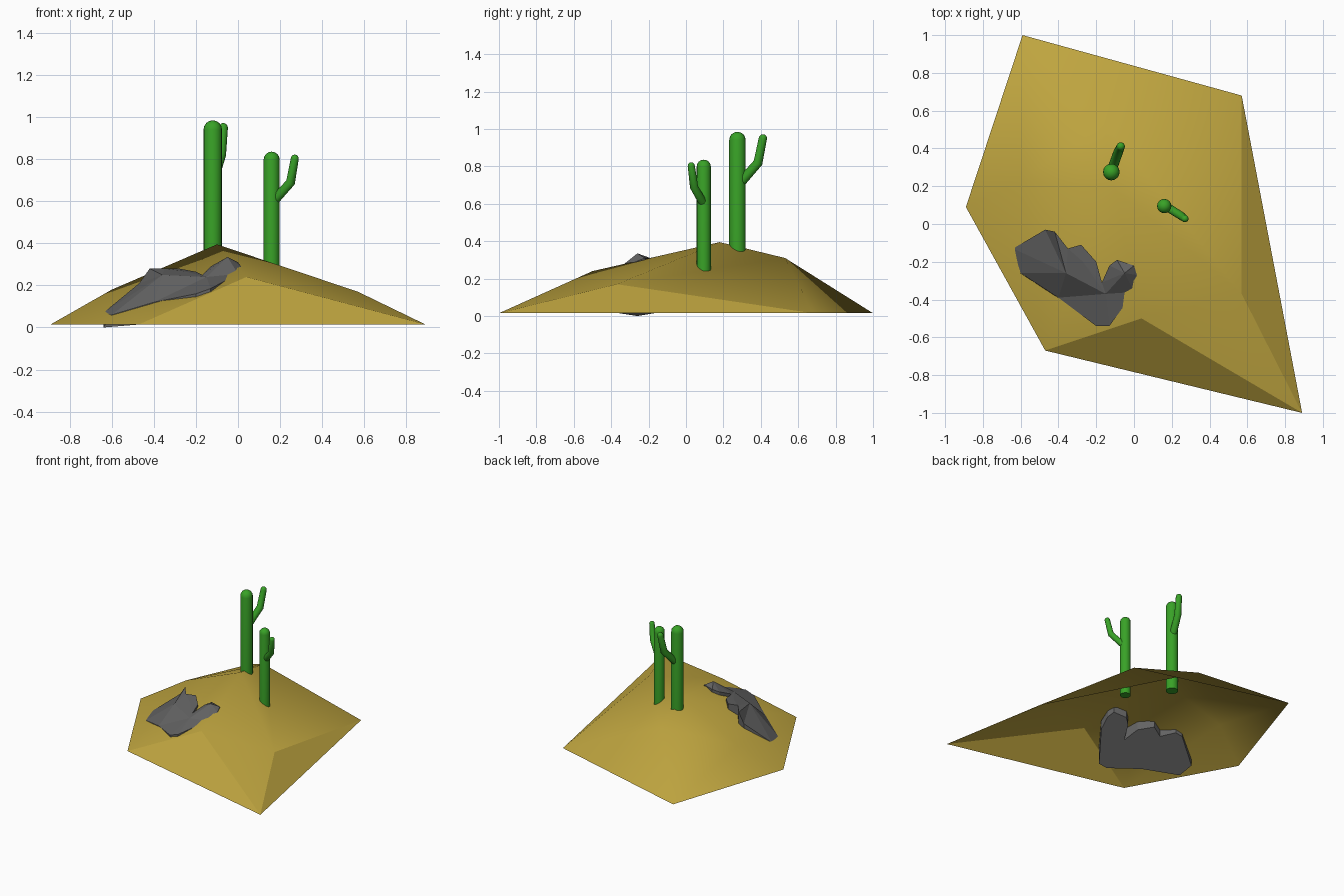
import bpy, bmesh, math
from mathutils import Vector

if "Cube" in bpy.data.objects:
    bpy.data.objects.remove(bpy.data.objects["Cube"])


def material(name, rgb):
    m = bpy.data.materials.new(name)
    m.diffuse_color = (*rgb, 1)
    m.use_nodes = True
    m.node_tree.nodes["Principled BSDF"].inputs["Base Color"].default_value = m.diffuse_color
    return m


SAND = material("sand", (0.52, 0.375, 0.05))
GREEN = material("green", (0.04, 0.36, 0.02))
STONE = material("stone", (0.125, 0.125, 0.125))


def make(name, verts, faces, mat, smooth=None):
    me = bpy.data.meshes.new(name)
    me.from_pydata(verts, [], faces)
    me.materials.append(mat)
    ob = bpy.data.objects.new(name, me)
    bpy.context.collection.objects.link(ob)
    if smooth:
        bpy.ops.object.select_all(action='DESELECT')
        bpy.context.view_layer.objects.active = ob
        ob.select_set(True)
        bpy.ops.object.shade_smooth_by_angle(angle=math.radians(smooth))
    return ob


def tube(name, path, radii, sides=16):
    """Round stem along a path, flat at the start and domed at the end."""
    pts = [Vector(p) for p in path]
    last = (pts[-1] - pts[-2]).normalized()
    rings = []
    for i, p in enumerate(pts):
        d = (pts[min(i + 1, len(pts) - 1)] - pts[max(i - 1, 0)]).normalized()
        rings.append((p, d, radii[i]))
    r = radii[-1]
    for k in (1, 2, 3):
        a = k * math.pi / 8
        rings.append((pts[-1] + last * r * math.sin(a), last, r * math.cos(a)))
    verts, faces = [], []
    for p, d, rad in rings:
        q = Vector((0, 0, 1)).rotation_difference(d)
        for s in range(sides):
            t = 2 * math.pi * s / sides
            verts.append(p + q @ Vector((rad * math.cos(t), rad * math.sin(t), 0)))
    for i in range(len(rings) - 1):
        for s in range(sides):
            n = (s + 1) % sides
            a, b = i * sides, (i + 1) * sides
            faces.append((a + s, a + n, b + n, b + s))
    verts.append(pts[-1] + last * r)
    top = (len(rings) - 1) * sides
    faces += [(top + s, top + (s + 1) % sides, len(verts) - 1) for s in range(sides)]
    faces.append(tuple(reversed(range(sides))))
    return make(name, verts, faces, GREEN, 40)


def fix_normals(ob):
    bm = bmesh.new()
    bm.from_mesh(ob.data)
    bmesh.ops.recalc_face_normals(bm, faces=bm.faces)
    bm.to_mesh(ob.data)
    bm.free()


# Sand mound: open underneath, five base corners then five raised points
mound = [(-.59, 1, .015), (.57, .68, .015), (.89, -1, .015), (-.47, -.67, .015), (-.89, .09, .015),
         (-.10, .18, .395), (-.156, .53, .31), (-.60, .23, .18), (.04, -.50, .24), (.57, -.37, .17)]
P, N, W, S, E = range(5, 10)
sand = make("sand_mound", mound,
            [(4, 3, W), (W, 3, P), (3, S, P), (3, 2, S), (S, 2, E), (S, E, P), (2, 1, E),
             (E, 1, N), (P, E, N), (N, 1, 0), (P, N, W), (N, 0, W), (W, 0, 4)], SAND, 180)
# Hard creases beside the two steep front and right facets
creases = [{3, S}, {S, 2}, {2, E}, {E, 1}]
sharp = sand.data.attributes.get("sharp_edge") or \
    sand.data.attributes.new("sharp_edge", 'BOOLEAN', 'EDGE')
for e in sand.data.edges:
    sharp.data[e.index].value = set(e.vertices) in creases

# Rock: upper rim, tilted base below it, and a few crest points
rim = [(-.64, -.13, .07), (-.47, -.03, .21), (-.42, -.04, .28), (-.35, -.13, .28),
       (-.28, -.11, .28), (-.20, -.20, .265), (-.17, -.31, .25), (-.13, -.22, .29),
       (-.09, -.19, .31), (0, -.22, .31), (.015, -.27, .29), (0, -.36, .255),
       (-.13, -.54, .185), (-.20, -.54, .16), (-.40, -.39, .12), (-.60, -.26, .06)]
crest = [(-.36, -.26, .25), (-.27, -.20, .27), (-.05, -.26, .335), (-.15, -.37, .24)]
base = [(x, y, max(.02, .45 * x + .54 * y + .38)) for x, y, z in rim]
base[-1] = (-.64, -.26, 0)
n = len(rim)
A, B, C, D = range(n, n + 4)
faces = [(14, 15, A), (15, 0, A), (0, 1, A), (1, 2, A), (2, 3, A), (3, B, A), (3, 4, B), (4, 5, B),
         (5, 6, B), (6, D, B), (A, B, D), (14, A, D), (13, 14, D), (12, 13, D), (11, 12, D),
         (11, D, C), (10, 11, C), (9, 10, C), (8, 9, C), (7, 8, C), (6, 7, C), (6, C, D)]
b0 = n + 4
faces += [(i, (i + 1) % n, b0 + (i + 1) % n, b0 + i) for i in range(n)]
faces.append(tuple(b0 + i for i in range(n)))
fix_normals(make("rock", rim + crest + base, faces, STONE))

# Cacti: trunk with one bent arm each
tube("tall_cactus_trunk", [(-.12, .275, .26), (-.12, .275, .941)], [.044, .044])
tube("tall_cactus_arm", [(-.12, .28, .70), (-.082, .385, .82), (-.07, .411, .95)], [.026, .025, .022])
tube("short_cactus_trunk", [(.16, .095, .20), (.16, .095, .798)], [.038, .038])
tube("short_cactus_arm", [(.16, .10, .59), (.25, .043, .69), (.27, .028, .803)], [.023, .022, .019])
